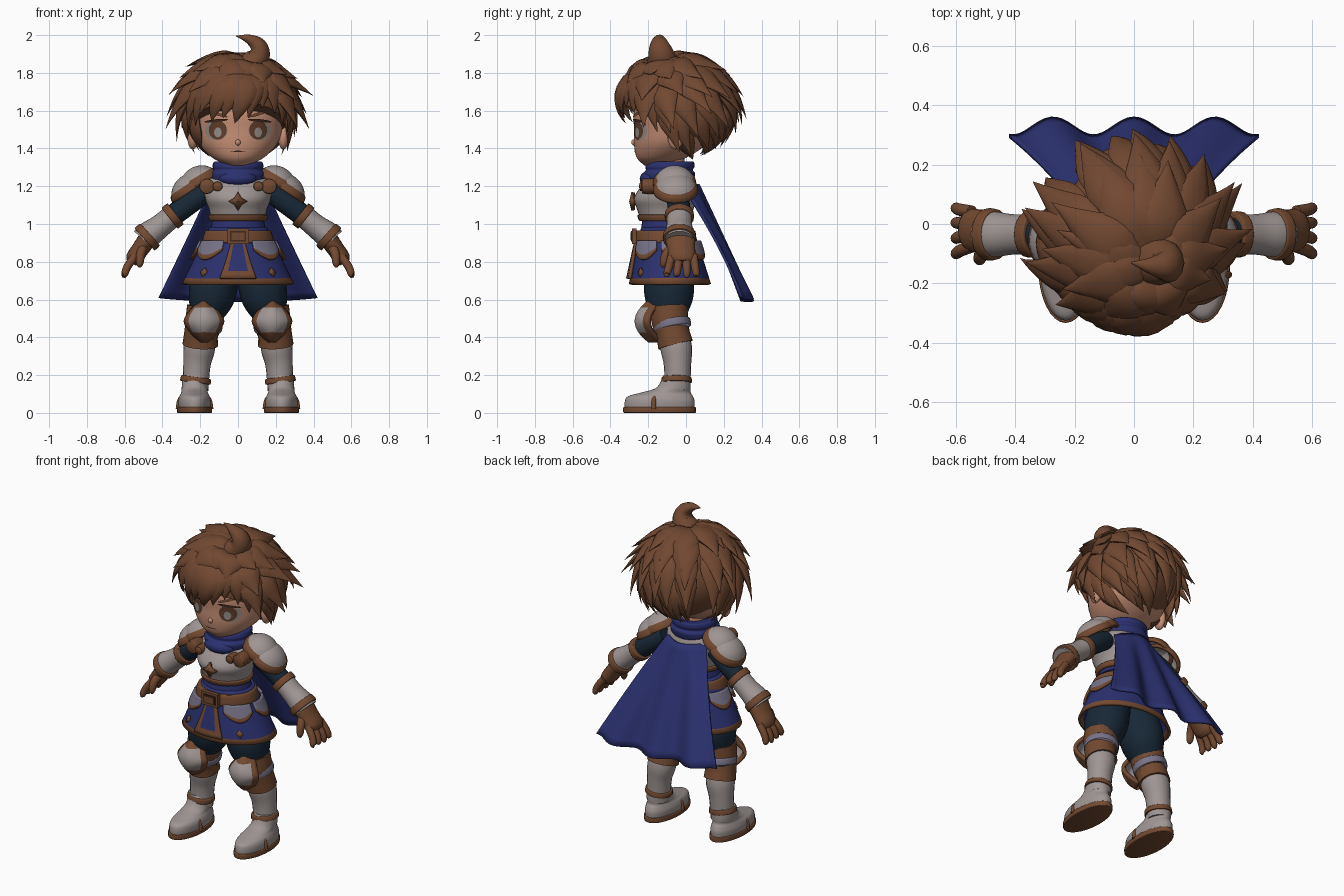
import bpy, bmesh, random
from math import sin, cos, pi, radians, sqrt
from mathutils import Vector, Matrix

random.seed(4)
if "Cube" in bpy.data.objects:
    bpy.data.objects.remove(bpy.data.objects["Cube"])


def paint(name, *rgb):
    m = bpy.data.materials.new(name)
    m.use_nodes = True
    m.diffuse_color = (*rgb, 1)
    m.node_tree.nodes["Principled BSDF"].inputs["Base Color"].default_value = (*rgb, 1)
    return m


HAIR = paint("hair_brown", .165, .065, .031)
LEATHER = paint("leather_brown", .17, .067, .03)
ARMOUR = paint("armour_grey", .35, .305, .295)
PLATE = paint("lavender_grey", .19, .175, .25)
BLUE = paint("royal_blue", .024, .03, .16)
NAVY = paint("dark_navy", .009, .021, .038)
SKIN = paint("skin", .57, .275, .18)
EYE = paint("eye_grey", .3, .27, .25)
IRIS = paint("iris_brown", .12, .048, .022)
LINE = paint("dark_line", .05, .02, .012)


# ---- helpers ----
def finish(name, bm, mats, mirror=False, thick=0):
    bmesh.ops.remove_doubles(bm, verts=bm.verts, dist=.0002)
    bmesh.ops.recalc_face_normals(bm, faces=bm.faces)
    me = bpy.data.meshes.new(name)
    bm.to_mesh(me)
    bm.free()
    for m in mats:
        me.materials.append(m)
    for p in me.polygons:
        p.use_smooth = True
    me.set_sharp_from_angle(angle=radians(42))
    ob = bpy.data.objects.new(name, me)
    bpy.context.scene.collection.objects.link(ob)
    if thick:
        s = ob.modifiers.new("thickness", 'SOLIDIFY')
        s.thickness, s.offset = thick, 0
    if mirror:
        ob.modifiers.new("mirror", 'MIRROR')


def spline(keys, steps=5):
    out, last = [], len(keys) - 1
    for i in range(last):
        four = keys[max(i - 1, 0)], keys[i], keys[i + 1], keys[min(i + 2, last)]
        for t in (s / steps for s in range(steps)):
            out.append(tuple(.5 * (2*q + (r-p)*t + (2*p - 5*q + 4*r - w)*t*t + (3*q - p - 3*r + w)*t**3)
                             for p, q, r, w in zip(*four)))
    return out + [tuple(keys[-1])]


def skin(name, mat, shells, mirror=False):
    bm = bmesh.new()
    for rings in shells:
        vs = [[bm.verts.new(p) for p in ring] for ring in rings]
        n = len(vs[0])
        for a, b in zip(vs, vs[1:]):
            for i in range(n):
                bm.faces.new((a[i], a[(i+1) % n], b[(i+1) % n], b[i]))
        bm.faces.new(vs[0])
        bm.faces.new(vs[-1])
    finish(name, bm, [mat], mirror)


def column(name, mat, rows, x=0, mirror=False, n=32):
    """Stack of ellipses: rows of (z, centre y, half width, half depth)."""
    rings = [[(x + rx*cos(2*pi*i/n), cy + ry*sin(2*pi*i/n), z) for i in range(n)]
             for z, cy, rx, ry in spline(rows)]
    skin(name, mat, [rings], mirror)


def tube_rings(keys, flat=1, n=20):
    keys = spline(keys, 4)
    pts, rings = [Vector(k[:3]) for k in keys], []
    for i, p in enumerate(pts):
        t = (pts[min(i+1, len(pts)-1)] - pts[max(i-1, 0)]).normalized()
        side = t.cross(Vector((1, 0, 0) if abs(t.y) > .9 else (0, 1, 0))).normalized()
        up = side.cross(t)
        rings.append([p + keys[i][3]*(side*cos(2*pi*k/n) + up*flat*sin(2*pi*k/n)) for k in range(n)])
    return rings


def tube(name, mat, keys, flat=1):
    skin(name, mat, [tube_rings(keys, flat)], True)


def band(name, mat, a, b, r, s, flat=1):
    """Rounded cuff around a limb from a to b."""
    a, b = Vector(a), Vector(b)
    tube(name, mat, [(*a.lerp(b, t), (r + (s-r)*t) * k) for t, k in ((0, .9), (.1, 1), (.9, 1), (1, .9))], flat)


def ball(name, mat, c, radii, mirror=False):
    bm = bmesh.new()
    bmesh.ops.create_uvsphere(bm, u_segments=24, v_segments=14, radius=1,
                              matrix=Matrix.Translation(c) @ Matrix.Diagonal((*radii, 1)))
    finish(name, bm, [mat], mirror)


def sheet(name, f, nu, nv, mats, rule=None, thick=.012, mirror=False):
    """Surface f(u, v) for u, v in 0..1; rule picks a material slot per face."""
    bm = bmesh.new()
    g = [[bm.verts.new(f(i/nu, j/nv)) for i in range(nu+1)] for j in range(nv+1)]
    for j in range(nv):
        for i in range(nu):
            q = bm.faces.new((g[j][i], g[j][i+1], g[j+1][i+1], g[j+1][i]))
            q.material_index = int(rule((i+.5)/nu, (j+.5)/nv)) if rule else 0
    finish(name, bm, mats, mirror, thick)


# ---- head and face ----
head_rows = [(1.31, -.17, .05, .05), (1.35, -.13, .135, .13), (1.42, -.085, .205, .19),
             (1.5, -.06, .235, .215), (1.6, -.05, .245, .225), (1.75, -.04, .2, .19)]
column("head", SKIN, head_rows, n=48)
face_rows = spline(head_rows)
column("neck", SKIN, [(1.2, -.07, .07, .07), (1.36, -.08, .07, .07)])
ball("ear", SKIN, (.24, -.055, 1.46), (.028, .042, .065), True)


def face_y(x, z):
    for a, b in zip(face_rows, face_rows[1:]):
        if a[0] <= z <= b[0]:
            t = (z - a[0]) / (b[0] - a[0])
            cy, rx, ry = (p + (q-p)*t for p, q in zip(a[1:], b[1:]))
            return cy - ry*sqrt(max(0, 1 - (x/rx)**2))


def face_patch(name, mat, x, z, rx, rz, off, slope=0, mirror=True):
    def f(u, v):
        px, pz = x + v*rx*cos(2*pi*u), z + v*rz*sin(2*pi*u)
        pz += slope * (px - x)
        return px, face_y(px, pz) - off, pz
    sheet(name, f, 24, 4, [mat], thick=0, mirror=mirror)


face_patch("eye_white", EYE, .115, 1.495, .06, .052, .004)
face_patch("eye_iris", IRIS, .107, 1.497, .048, .05, .006)
face_patch("eye_pupil", EYE, .107, 1.485, .02, .026, .008)
face_patch("upper_lash", LINE, .115, 1.547, .062, .008, .009, -.1)
face_patch("eyebrow", HAIR, .115, 1.585, .06, .009, .008, .3)
face_patch("mouth", LINE, 0, 1.385, .04, .003, .004, mirror=False)
ball("nose", SKIN, (0, face_y(0, 1.43), 1.432), (.014, .014, .016))

# ---- hair: trimmed cap with rows of tapered, outward curling locks ----
C, R = Vector((0, -.06, 1.62)), Vector((.27, .29, .255))
bm = bmesh.new()
bmesh.ops.create_uvsphere(bm, u_segments=40, v_segments=24, radius=1,
                          matrix=Matrix.Translation(C) @ Matrix.Diagonal((*R, 1)))
cut = bmesh.ops.bisect_plane(bm, geom=bm.verts[:] + bm.edges[:] + bm.faces[:], clear_inner=True,
                             plane_co=(0, -.06, 1.49), plane_no=(0, .48, .88))
bmesh.ops.edgeloop_fill(bm, edges=[e for e in cut["geom_cut"] if isinstance(e, bmesh.types.BMEdge)])
finish("hair_cap", bm, [HAIR])
CROWN = Vector((.25, -.3, .92)).normalized()
locks = []


def lock(az, el, flare, start, width, n=10, steps=10):
    a, e = radians(az), radians(el)
    tip = Vector((cos(a)*cos(e), sin(a)*cos(e), sin(e)))
    pts = []
    for i in range(steps + 1):
        t = i / steps
        d = CROWN.slerp(tip, start + (1-start)*t)
        pts.append(C + d * R * (.97 + .06*sin(pi*t) + (flare - .97)*t**2.5))
    rings = []
    for i, p in enumerate(pts):
        t = (pts[min(i+1, steps)] - pts[max(i-1, 0)]).normalized()
        side = (p - C).cross(t).normalized()
        w = width * max(.01, min(1, .5 + 2*i/steps, 1.8*(1 - i/steps)))
        rings.append([p + side*w*cos(2*pi*k/n) + t.cross(side)*w*.42*sin(2*pi*k/n) for k in range(n)])
    locks.append(rings)


# count, elevation, flare, start along the arc, width, half angle left clear at the front
for count, el, flare, start, width, clear in ((12, 32, .3, .2, .09, 0), (15, 8, .4, .35, .08, 50),
                                              (17, -12, .42, .45, .07, 62), (17, -32, .3, .5, .062, 82),
                                              (17, -50, .25, .6, .056, 88), (15, -65, .14, .65, .05, 98)):
    for k in range(count):
        az = 360*k/count + random.uniform(-7, 7)
        a = radians(az)
        if abs((az + 90 + 180) % 360 - 180) >= clear:
            spread = cos(a)**2 + .65*max(0, sin(a))
            lock(az, el + random.uniform(-7, 7), 1.04 + (flare + random.uniform(-.08, .05))*spread, start, width)
# fringe and sideburns
for az, el, flare, width in ((-162, -26, 1.12, .06), (-148, -22, 1.06, .065), (-134, -8, 1.08, .07), (-124, -19, .98, .075),
                             (-108, -14, .98, .08), (-94, -21, .96, .08), (-78, -14, .97, .065), (-62, -2, 1, .06),
                             (-46, -8, 1.04, .065), (-32, -22, 1.08, .06), (-18, -28, 1.14, .06)):
    lock(az, el, flare, .25, width)
# swept tufts on top
lock(172, 42, 1.3, .1, .07)
lock(-150, 48, 1.16, .05, .07)
lock(15, 40, 1.15, .1, .07)
locks.append(tube_rings([(.06, -.12, 1.83, .075), (.11, -.13, 1.89, .06), (.105, -.14, 1.945, .045),
                         (.055, -.14, 1.98, .024), (-.01, -.13, 1.995, .002)], 1.2, 12))
skin("hair_locks", HAIR, locks)

# ---- torso ----
column("breastplate", ARMOUR, [(1.02, -.11, .142, .13), (1.08, -.11, .155, .15), (1.14, -.11, .175, .165),
                               (1.22, -.09, .17, .13), (1.27, -.08, .1, .09)])
column("breastplate_trim", LEATHER, [(1.015, -.11, .14, .13), (1.02, -.11, .152, .14), (1.045, -.11, .157, .147), (1.05, -.11, .14, .135)])
column("tunic", BLUE, [(.88, -.11, .16, .14), (.96, -.11, .15, .13), (1.03, -.11, .135, .12)])
column("belt", LEATHER, [(.9, -.108, .17, .15), (.905, -.108, .19, .163), (.96, -.108, .176, .158), (.965, -.108, .16, .145)])
column("scarf", BLUE, [(1.2, -.085, .09, .09), (1.22, -.09, .135, .125), (1.265, -.09, .145, .138), (1.285, -.088, .13, .125),
                       (1.305, -.085, .135, .13), (1.33, -.08, .125, .12), (1.325, -.08, .09, .09)])
ball("scarf_drape", BLUE, (0, -.18, 1.24), (.1, .065, .045))


def star(u, v):
    r = v * (.048 if round(u*8) % 2 == 0 else .022)
    return r*cos(2*pi*u), -.279 - .012*(1-v), 1.12 + r*sin(2*pi*u)


sheet("chest_star", star, 8, 1, [LEATHER], thick=.02)
for name, x, y, r in (("shoulder_clasp", .165, -.225, .04), ("collar_clasp", .108, -.235, .026)):
    tube(name, LEATHER, [(x, y + .07, 1.2, r), (x, y, 1.2, r), (x, y - .008, 1.2, r*.75), (x, y - .013, 1.2, r*.3)])
for name, mat, w, h, y in (("buckle", LEATHER, .057, .042, -.275), ("buckle_inset", LINE, .043, .028, -.279),
                           ("buckle_bar", LEATHER, .034, .019, -.283)):
    bm = bmesh.new()
    bmesh.ops.create_cube(bm, size=2, matrix=Matrix.Translation((0, y, .935)) @ Matrix.Diagonal((w, .012, h, 1)))
    finish(name, bm, [mat])


# ---- skirt and its plates ----
def skirt_pt(az, z, off=0):
    t, a = max(0, .98 - z) / .3, radians(az)
    return ((.145 + .145*t + off)*cos(a), -.1 + .015*t + (.13 + .08*t + off)*sin(a), z)


def edged(u, v):
    return u < .17 or u > .83 or v > .82


sheet("skirt", lambda u, v: skirt_pt(360*u, .98 - .3*v), 48, 10, [BLUE, LEATHER], lambda u, v: v > .9, .016)
sheet("front_panel", lambda u, v: skirt_pt(-90 + (2*u-1)*(10 + 9*v), .91 - .2*v, .02),
      16, 10, [BLUE, LEATHER], edged, .018)
for i, az in enumerate((-44, 12, 62)):
    sheet(f"hip_plate_{i}", lambda u, v: skirt_pt(az + (2*u-1)*24, .91 - v*(.05 + .05*sin(pi*u)), .022),
          16, 8, [PLATE, LEATHER], lambda u, v: v > .74, .014, True)
sheet("skirt_diamond", lambda u, v: skirt_pt(-48 + 5*v*cos(2*pi*u), .745 + .024*v*sin(2*pi*u), .012),
      4, 1, [LEATHER], thick=.009, mirror=True)


# ---- cape ----
def cape(u, v):
    s = 2*u - 1
    return (s*(.13 + .29*v), .065 + .26*v - .09*s*s*(1-v)**2 + .03*v*cos(2*pi*s/.65), 1.21 - .62*v + .02*v*s*s)


sheet("cape", cape, 48, 16, [BLUE], thick=.014)


# ---- arms ----
def dome(name, c, axis, r, h):
    c, axis = Vector(c), Vector(axis).normalized()
    side = axis.cross(Vector((0, 1, 0)))

    def f(u, v):
        k = sin(v*pi/2)*r*(1.07 if v > .74 else 1)
        return c + axis*h*cos(v*pi/2) + side*k*cos(2*pi*u) + Vector((0, k*sin(2*pi*u), 0))
    sheet(name, f, 32, 14, [ARMOUR, LEATHER], lambda u, v: v > .72, .016, True)


dome("upper_pauldron", (.2, -.06, 1.21), (.5, 0, .87), .1, .09)
dome("lower_pauldron", (.245, -.055, 1.175), (.55, 0, .83), .105, .085)
tube("upper_arm", NAVY, [(.17, -.05, 1.17, .055), (.26, -.04, 1.11, .06), (.36, -.035, 1.03, .055)])
tube("forearm", ARMOUR, [(.345, -.035, 1.045, .06), (.41, -.035, .99, .062), (.47, -.035, .945, .07), (.5, -.035, .915, .068)], 1.1)
band("elbow_cuff", LEATHER, (.33, -.035, 1.055), (.362, -.035, 1.03), .07, .07, 1.1)
band("wrist_cuff", LEATHER, (.465, -.035, .945), (.495, -.035, .918), .078, .08, 1.1)
tube("glove_palm", LEATHER, [(.48, -.03, .92, .05), (.515, -.025, .87, .046), (.55, -.02, .82, .044), (.565, -.02, .795, .03)], 1.6)
fingers = [tube_rings([(.545, y, .83, .022), (.585, 1.2*y, .775, .021), (.6, 1.35*y, .735, .018), (.606, 1.35*y, .715 + abs(y)*.2, .008)], 1, 12)
           for y in (-.075, -.036, .003, .04)]
fingers.append(tube_rings([(.5, -.07, .88, .026), (.515, -.105, .84, .024), (.52, -.12, .79, .019), (.52, -.12, .77, .006)], 1, 12))
skin("glove_fingers", LEATHER, fingers, True)

# ---- legs and boots ----
tube("trousers", NAVY, [(.09, -.09, .8, .11), (.125, -.09, .68, .125), (.145, -.09, .6, .12), (.17, -.09, .52, .09)], 1.05)
tube("knee_guard", LEATHER, [(.17, -.09, .56, .1), (.18, -.085, .49, .098), (.195, -.07, .42, .09), (.2, -.055, .36, .094)])
band("knee_guard_inlay", PLATE, (.179, -.078, .485), (.187, -.07, .445), .101, .1)
tube("boot_shaft", ARMOUR, [(.198, -.06, .39, .082), (.207, -.05, .33, .083), (.218, -.045, .25, .072), (.225, -.045, .12, .068)])
band("ankle_strap", LEATHER, (.222, -.05, .19), (.226, -.05, .16), .078, .082)


def knee(u, v):
    a, b = 2*u - 1, 2*v - 1
    return .18 + a*.1*(1 - .85*abs(b)**1.5), -.262 + .07*a*a + .07*b*b, .485 - b*.105


sheet("knee_plate", knee, 16, 16, [ARMOUR, LEATHER], lambda u, v: u < .15 or u > .85 or v < .2 or v > .75, .02, True)
column("boot_foot", ARMOUR, [(.015, -.14, .084, .183), (.06, -.139, .087, .185), (.088, -.135, .08, .172), (.108, -.105, .07, .13),
                             (.135, -.065, .068, .09), (.2, -.048, .064, .07)], .23, True)
column("boot_sole", LEATHER, [(0, -.14, .085, .185), (.004, -.14, .092, .192), (.028, -.14, .092, .192), (.032, -.14, .085, .185)], .23, True)
tube("instep_strap", LEATHER, [(.142, -.17, .02, .012), (.152, -.17, .07, .012), (.185, -.165, .1, .012), (.23, -.165, .108, .012),
                               (.275, -.165, .1, .012), (.308, -.17, .07, .012), (.318, -.17, .02, .012)])
